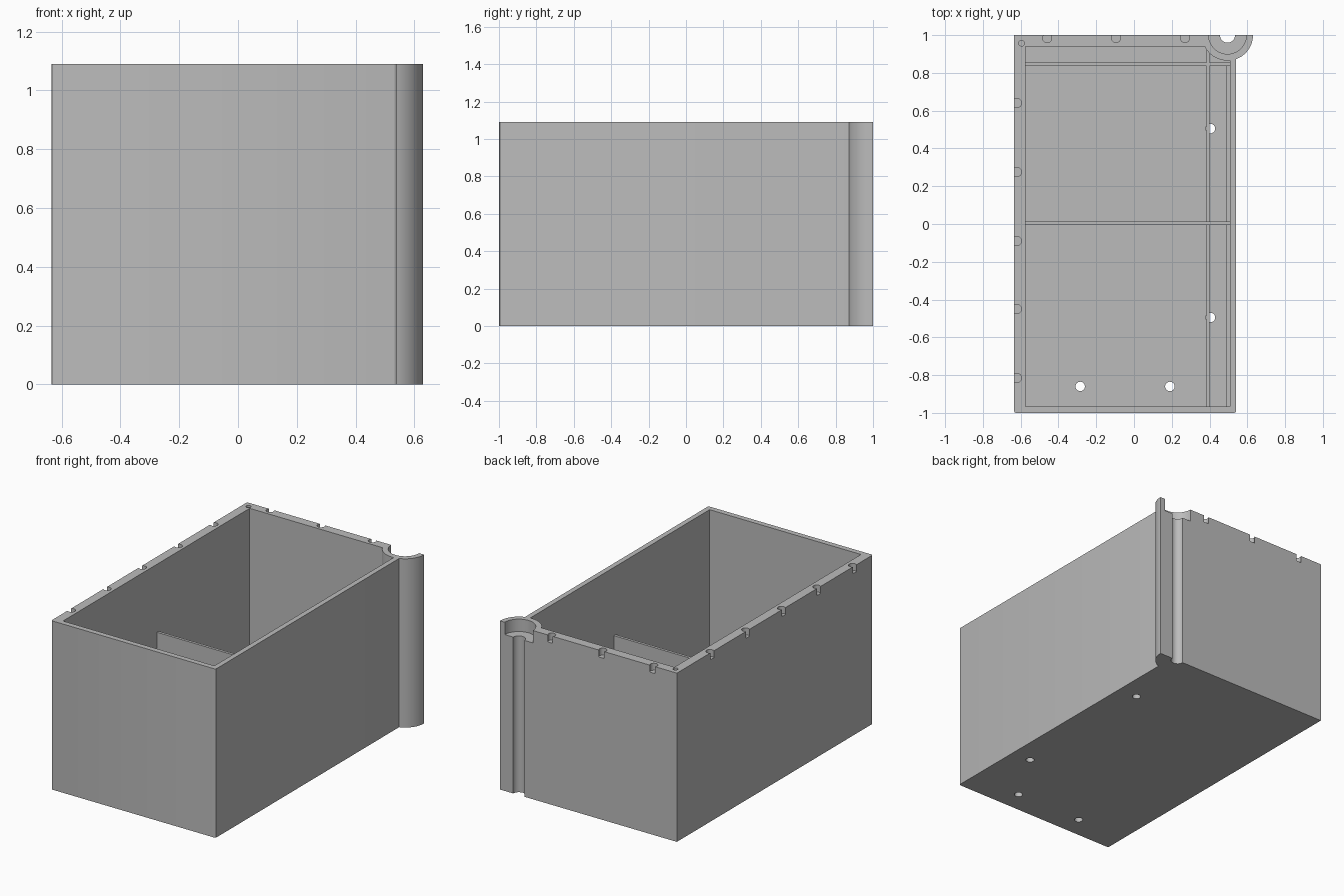
import bpy, bmesh
from math import cos, sin, asin, acos, radians, pi

if "Cube" in bpy.data.objects:
    bpy.data.objects.remove(bpy.data.objects["Cube"], do_unlink=True)

grey = bpy.data.materials.new("plain grey")
grey.use_nodes = True
grey.diffuse_color = (0.5, 0.5, 0.5, 1)
grey.node_tree.nodes["Principled BSDF"].inputs["Base Color"].default_value = (0.5, 0.5, 0.5, 1)

# Main dimensions
LEFT, RIGHT, FRONT, BACK, TOP = -0.635, 0.54, -1.0, 1.0, 1.09
IN_L, IN_R, IN_F, IN_B, FLOOR = -0.575, 0.507, -0.965, 0.94, 0.035
BOSS_X, BOSS_R = 0.495, 0.135
RIB_TOP = 0.15


def prism(name, outline, z0, z1, round_front=0):
    """Extrude a flat outline from z0 to z1."""
    bm = bmesh.new()
    base = bm.faces.new([bm.verts.new((x, y, z0)) for x, y in outline])
    made = bmesh.ops.extrude_face_region(bm, geom=[base])["geom"]
    for v in made:
        if isinstance(v, bmesh.types.BMVert):
            v.co.z = z1
    if round_front:
        corners = [e for e in bm.edges
                   if all(v.co.y < FRONT + 0.001 for v in e.verts)
                   and abs(e.verts[0].co.z - e.verts[1].co.z) > 0.1]
        bmesh.ops.bevel(bm, geom=corners, offset=round_front, segments=3,
                        profile=0.5, affect='EDGES')
    bmesh.ops.recalc_face_normals(bm, faces=bm.faces)
    mesh = bpy.data.meshes.new(name)
    bm.to_mesh(mesh)
    bm.free()
    mesh.materials.append(grey)
    obj = bpy.data.objects.new(name, mesh)
    bpy.context.collection.objects.link(obj)
    return obj


def arc(x, y, r, a0, a1, n):
    return [(x + r * cos(a0 + (a1 - a0) * i / n),
             y + r * sin(a0 + (a1 - a0) * i / n)) for i in range(n + 1)]


def disc(x, y, r, n=32):
    return arc(x, y, r, 0, 2 * pi, n)[:-1]


def rect(x0, x1, y0, y1):
    return [(x0, y0), (x1, y0), (x1, y1), (x0, y1)]


def cut(target, outline, z0, z1):
    """Subtract a prism from the target, then discard the cutter."""
    cutter = prism("cutter", outline, z0, z1)
    cutter.hide_render = True
    mod = target.modifiers.new("cut", 'BOOLEAN')
    mod.operation, mod.solver, mod.object = 'DIFFERENCE', 'EXACT', cutter
    bpy.context.view_layer.objects.active = target
    bpy.ops.object.modifier_apply(modifier=mod.name)
    bpy.data.objects.remove(cutter, do_unlink=True)


# Box with half-round corner boss
start = -acos((RIGHT - BOSS_X) / BOSS_R)
outer = [(LEFT, FRONT), (RIGHT, FRONT)] + arc(BOSS_X, BACK, BOSS_R, start, 0, 20) + [(LEFT, BACK)]
box = prism("box_body", outer, 0, TOP, round_front=0.01)

# Cavity, leaving the boss standing in its corner
a0 = -acos((IN_R - BOSS_X) / BOSS_R)
a1 = -pi - asin((IN_B - BACK) / BOSS_R)
cavity = [(IN_L, IN_F), (IN_R, IN_F)] + arc(BOSS_X, BACK, BOSS_R, a0, a1, 16) + [(IN_L, IN_B)]
cut(box, cavity, FLOOR, TOP + 0.1)

# Boss through groove, counterbore and its chamfer-like step
cut(box, disc(BOSS_X, BACK, 0.04), -0.1, TOP + 0.1)
cut(box, disc(BOSS_X, BACK, 0.1, 48), TOP - 0.08, TOP + 0.1)

# Notches along the left and back rims, and a blind corner hole
for y in (0.64, 0.275, -0.09, -0.45, -0.815):
    cut(box, disc(LEFT + 0.016, y, 0.024, 24), TOP - 0.045, TOP + 0.1)
for x in (-0.46, -0.095, 0.27):
    cut(box, disc(x, BACK - 0.016, 0.024, 24), TOP - 0.045, TOP + 0.1)
cut(box, disc(-0.595, 0.957, 0.015, 24), TOP - 0.06, TOP + 0.1)

# Floor holes
for x, y in ((-0.285, -0.86), (0.19, -0.86), (0.405, 0.505), (0.405, -0.495)):
    cut(box, disc(x, y, 0.025), -0.1, FLOOR + 0.02)

# Cross divider and low ribs, slightly sunk into the walls and floor
E = 0.005
low = FLOOR - E
parts = [
    box,
    prism("cross_divider", rect(IN_L - E, IN_R + E, -0.005, 0.013), low, 0.65),
    prism("back_rib", rect(IN_L - E, IN_R + E, 0.837, 0.855), low, RIB_TOP),
    prism("long_rib", rect(0.385, 0.4, IN_F - E, IN_B + E), low, RIB_TOP),
    prism("side_step", rect(0.488, IN_R + E, IN_F - E, 0.84), low, RIB_TOP - 0.01),
]

# Smooth the curved walls, keep edges crisp
bpy.ops.object.select_all(action='DESELECT')
for obj in parts:
    obj.select_set(True)
bpy.context.view_layer.objects.active = box
bpy.ops.object.shade_smooth_by_angle(angle=radians(30))
